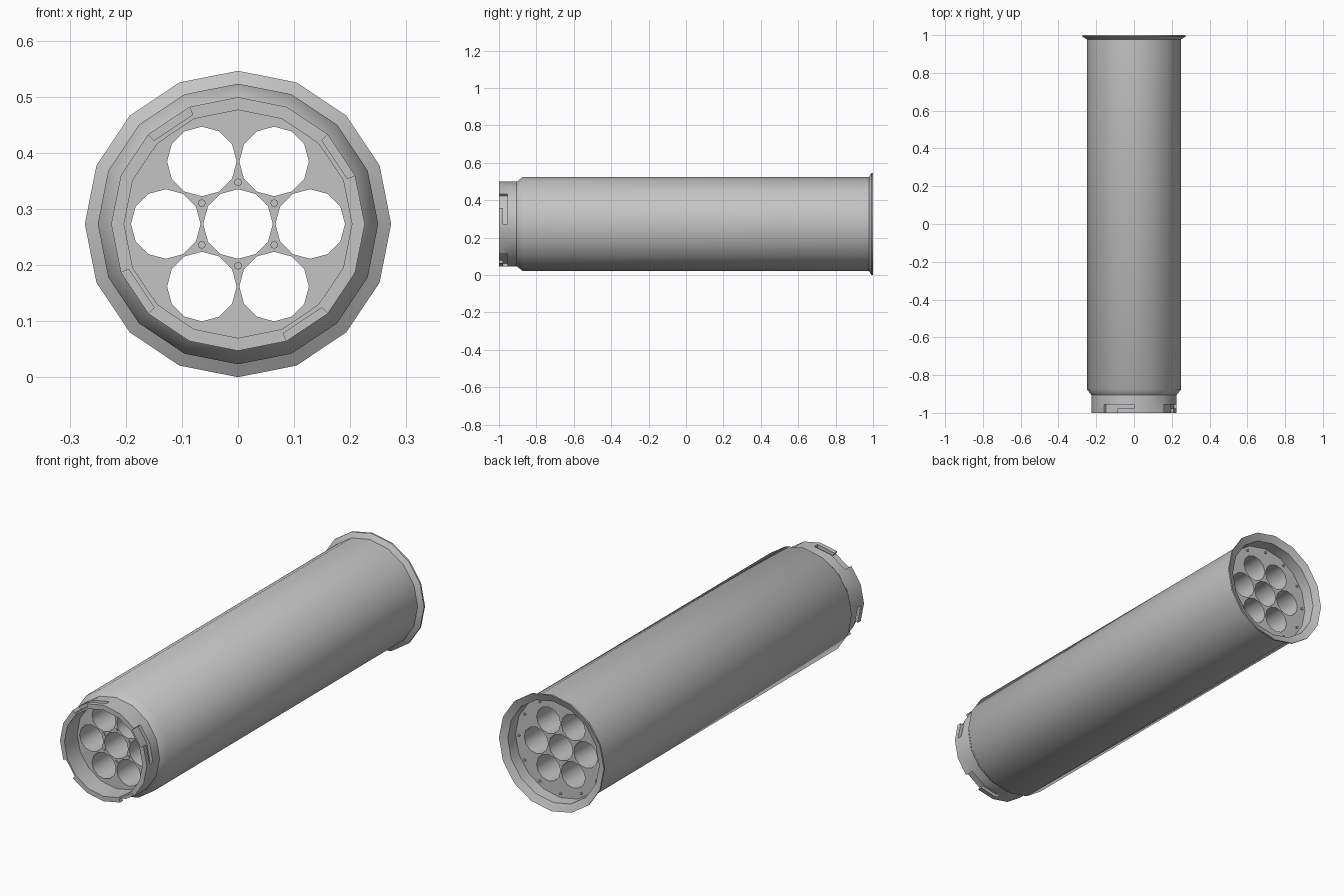
import bpy, bmesh, math
from mathutils import Vector

if "Cube" in bpy.data.objects:
    bpy.data.objects.remove(bpy.data.objects["Cube"])

SIDES = 16
AXIS_Z = 0.273      # height of the long axis
FRONT, BACK = -0.905, 0.93   # end plates of the core

metal = bpy.data.materials.new("grey metal")
metal.use_nodes = True
GREY = (0.55, 0.55, 0.55, 1)
metal.diffuse_color = GREY
metal.node_tree.nodes["Principled BSDF"].inputs["Base Color"].default_value = GREY


def polar(r, turn, y, centre=(0, 0)):
    """Point at a clockwise angle from the top, seen from the front."""
    return Vector((centre[0] + r * math.sin(turn), y,
                   AXIS_Z + centre[1] + r * math.cos(turn)))


def ring(bm, r, y, count=SIDES, centre=(0, 0)):
    return [bm.verts.new(polar(r, math.tau * k / count, y, centre)) for k in range(count)]


def bridge(bm, a, b):
    for k in range(len(a)):
        n = (k + 1) % len(a)
        bm.faces.new((a[k], a[n], b[n], b[k]))


def finish(bm, name, smooth=True):
    bmesh.ops.remove_doubles(bm, verts=bm.verts, dist=0.0001)
    bmesh.ops.recalc_face_normals(bm, faces=bm.faces)
    mesh = bpy.data.meshes.new(name)
    bm.to_mesh(mesh)
    bm.free()
    mesh.materials.append(metal)
    obj = bpy.data.objects.new(name, mesh)
    bpy.context.collection.objects.link(obj)
    if smooth:
        bpy.ops.object.select_all(action="DESELECT")
        obj.select_set(True)
        bpy.context.view_layer.objects.active = obj
        bpy.ops.object.shade_smooth_by_angle(angle=math.radians(40))
    return obj


# Outer shell: tapered shoulder, long barrel and flared rear flange
bm = bmesh.new()
profile = [(FRONT, 0.226), (-0.875, 0.25), (0.978, 0.25), (0.992, 0.273), (1, 0.273),
           (0.985, 0.238), (BACK, 0.236), (FRONT, 0.203)]
loops = [ring(bm, r, y) for y, r in profile]
for a, b in zip(loops, loops[1:] + loops[:1]):
    bridge(bm, a, b)
finish(bm, "barrel_shell")

# Front collar: a wall of cells, with four L-shaped locking grooves left out
radii = [0.203, 0.211, 0.226]
depths = [-1, -0.978, -0.955, FRONT]


def filled(i, k, j):
    if not (0 <= i < 2 and 0 <= j < 3):
        return False
    step = k % 4
    entry = step == 2 and j < 2
    channel = step == 3 and j == 1
    return not (i == 1 and (entry or channel))


bm = bmesh.new()
for i in range(2):
    for k in range(SIDES):
        for j in range(3):
            if not filled(i, k, j):
                continue
            for axis in range(3):
                for side in (0, 1):
                    near = [i, k, j]
                    near[axis] += 2 * side - 1
                    if filled(*near):
                        continue
                    corners = []
                    for u, v in ((0, 0), (1, 0), (1, 1), (0, 1)):
                        c = [u, v]
                        c.insert(axis, side)
                        turn = math.tau * (k + c[1]) / SIDES
                        corners.append(bm.verts.new(
                            polar(radii[i + c[0]], turn, depths[j + c[2]])))
                    bm.faces.new(corners)
finish(bm, "locking_collar")

# Core: two end plates joined by seven open tubes
PITCH = 0.1287
centres = [(0, 0)] + [(PITCH * math.cos(math.tau * k / 6), PITCH * math.sin(math.tau * k / 6))
                      for k in range(6)]
bm = bmesh.new()
ends = []
for y, r in ((FRONT, 0.203), (BACK, 0.236)):
    rims = [ring(bm, r, y)] + [ring(bm, 0.062, y, 12, c) for c in centres]
    edges = [bm.edges.new((rim[k - 1], rim[k])) for rim in rims for k in range(len(rim))]
    bmesh.ops.triangle_fill(bm, use_beauty=True, edges=edges, normal=(0, 1, 0))
    ends.append(rims)
for a, b in zip(*ends):
    bridge(bm, a, b)
finish(bm, "tube_core")


# Small studs on both end plates
def studs(name, count, circle, size, y, height, offset):
    bm = bmesh.new()
    for k in range(count):
        a = math.tau * k / count + offset
        c = (circle * math.sin(a), circle * math.cos(a))
        base, cap = ring(bm, size, y, 8, c), ring(bm, size, y + height, 8, c)
        bridge(bm, base, cap)
        bm.faces.new(base)
        bm.faces.new(cap)
    finish(bm, name, smooth=False)


studs("front_studs", 6, 0.0745, 0.007, FRONT, -0.004, 0)
studs("rear_studs", 12, 0.216, 0.006, BACK, 0.006, 0)
